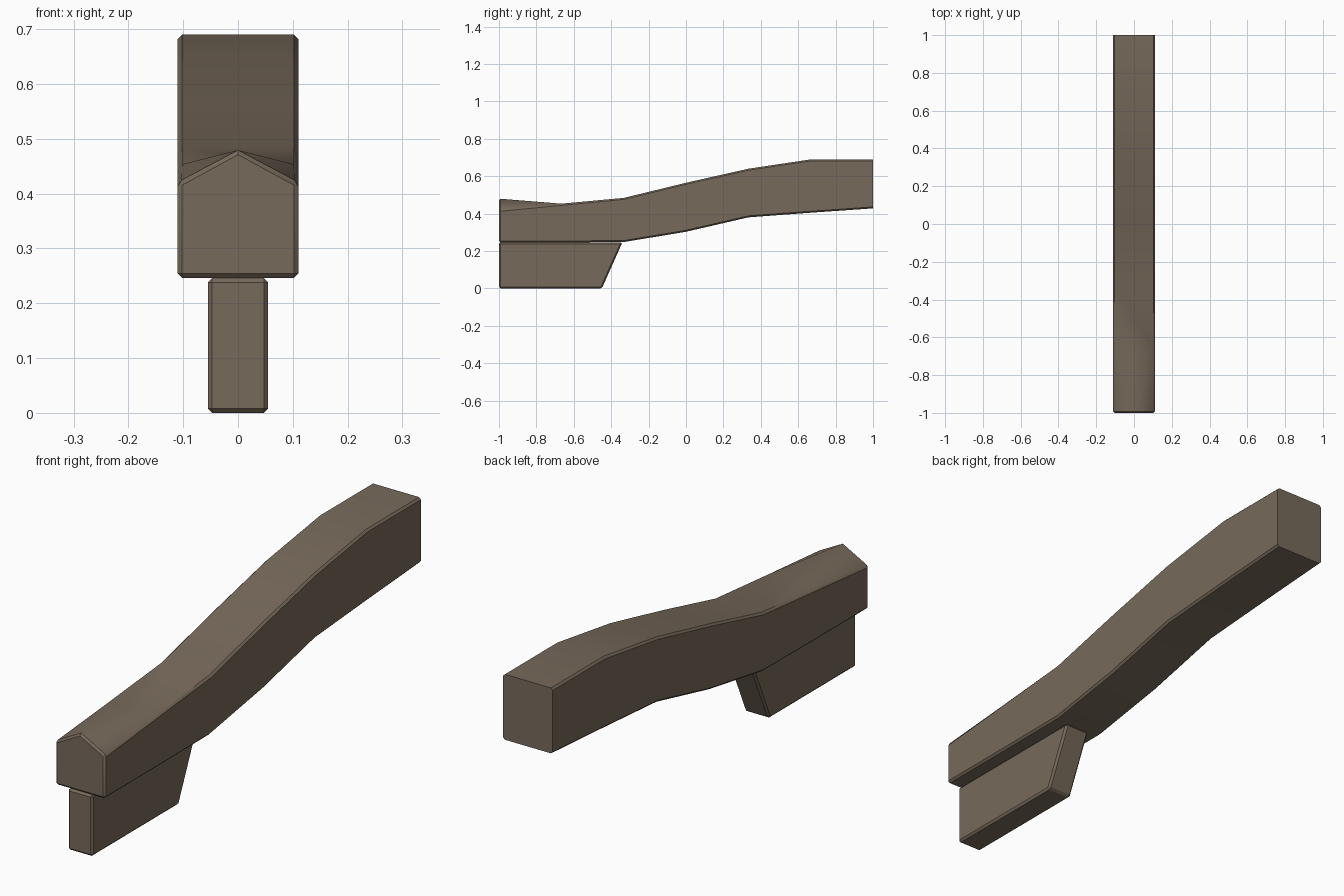
import bpy, bmesh, math

if "Cube" in bpy.data.objects:
    bpy.data.objects.remove(bpy.data.objects["Cube"])

wood = bpy.data.materials.new("brown_wood")
wood.diffuse_color = (0.185, 0.143, 0.104, 1)
wood.use_nodes = True
wood.node_tree.nodes["Principled BSDF"].inputs["Base Color"].default_value = wood.diffuse_color
BEVEL = 0.008


def finish(bm, name, edges):
    """Chamfer the given edges and make a smooth-by-angle object."""
    bmesh.ops.recalc_face_normals(bm, faces=bm.faces[:])
    bmesh.ops.bevel(bm, geom=edges, offset=BEVEL, offset_type='OFFSET',
                    segments=1, profile=0.5, affect='EDGES', clamp_overlap=True)
    bmesh.ops.recalc_face_normals(bm, faces=bm.faces[:])
    me = bpy.data.meshes.new(name)
    bm.to_mesh(me)
    bm.free()
    me.materials.append(wood)
    ob = bpy.data.objects.new(name, me)
    bpy.context.collection.objects.link(ob)
    bpy.ops.object.select_all(action='DESELECT')
    ob.select_set(True)
    bpy.context.view_layer.objects.active = ob
    bpy.ops.object.shade_smooth_by_angle(angle=math.radians(30))
    return ob


# Curved beam: side profile stations (y, bottom z, top z)
stations = [(-1, 0.246, 0.42), (-0.667, 0.246, 0.452), (-0.333, 0.248, 0.484),
            (0, 0.303, 0.565), (0.333, 0.38, 0.64), (0.667, 0.405, 0.69),
            (1, 0.428, 0.69)]
W = 0.11
bm = bmesh.new()
rings = [[bm.verts.new(p) for p in ((-W, y, b), (W, y, b), (W, y, t), (-W, y, t))]
         for y, b, t in stations]
apex = bm.verts.new((0, -1, 0.48))
for i, (r, s) in enumerate(zip(rings, rings[1:])):
    for k in range(4):
        n = (k + 1) % 4
        if i == 0 and k == 2:
            # pointed front end fades into the flat top
            bm.faces.new((r[2], apex, s[2]))
            bm.faces.new((apex, s[3], s[2]))
            bm.faces.new((apex, r[3], s[3]))
        else:
            bm.faces.new((r[k], r[n], s[n], s[k]))
front = bm.faces.new((rings[0][0], rings[0][1], rings[0][2], apex, rings[0][3]))
bm.faces.new(rings[-1])
edges = list(front.edges)
for r, s in zip(rings, rings[1:]):
    edges += [bm.edges.get((r[k], s[k])) for k in range(4)]
finish(bm, "curved_beam", edges)

# Foot under the front end, with a slanted back
F = 0.055
profile = [(-1, 0), (-0.45, 0), (-0.34, 0.246), (-1, 0.246)]
bm = bmesh.new()
left = [bm.verts.new((-F, y, z)) for y, z in profile]
right = [bm.verts.new((F, y, z)) for y, z in profile]
bm.faces.new(left)
bm.faces.new(right)
for k in range(4):
    n = (k + 1) % 4
    bm.faces.new((left[k], left[n], right[n], right[k]))
finish(bm, "support_foot", bm.edges[:])
